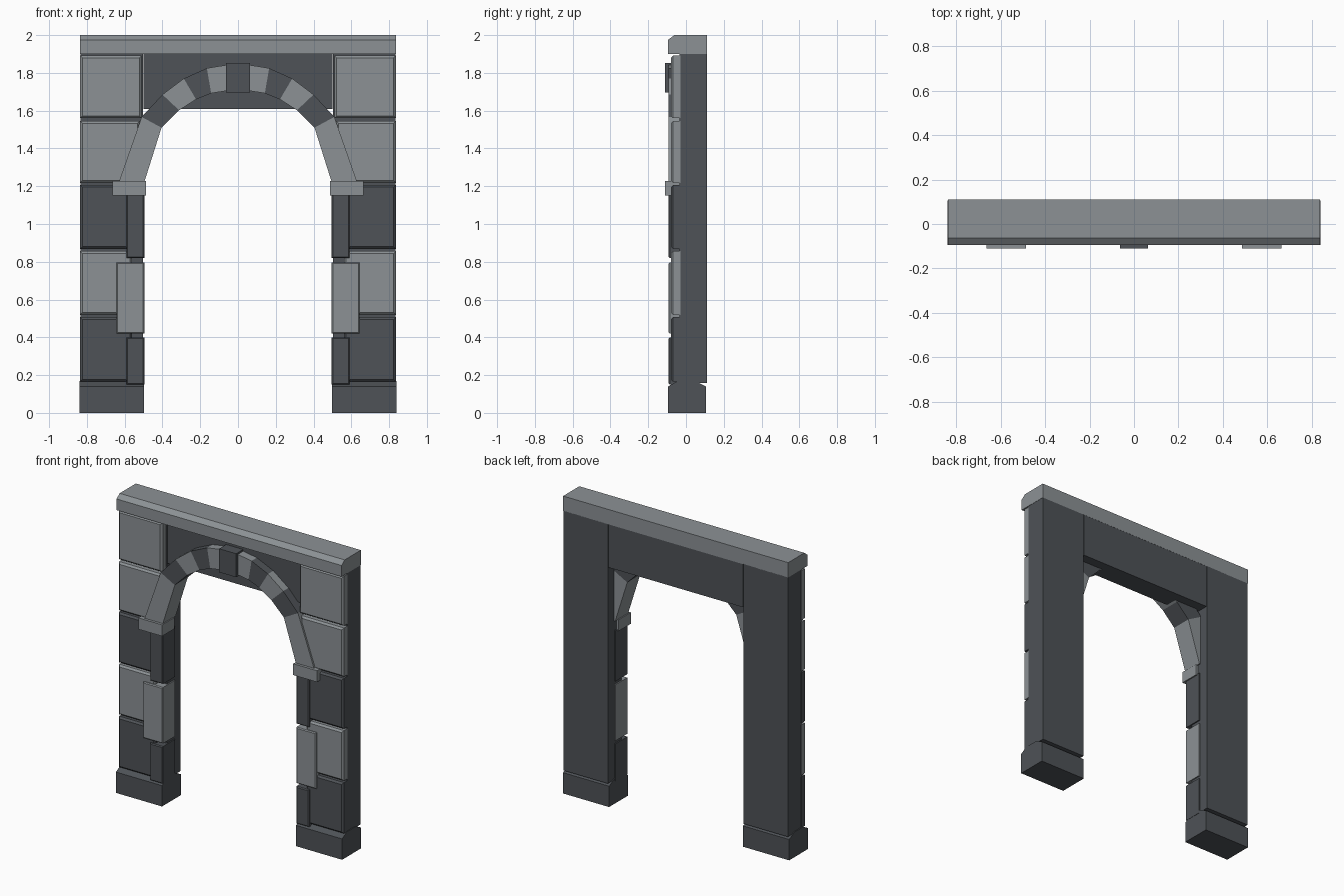
import bpy, bmesh
from mathutils import Vector

if "Cube" in bpy.data.objects:
    bpy.data.objects.remove(bpy.data.objects["Cube"])


def material(name, rgb):
    m = bpy.data.materials.new(name)
    m.diffuse_color = (*rgb, 1)
    m.use_nodes = True
    m.node_tree.nodes["Principled BSDF"].inputs["Base Color"].default_value = m.diffuse_color
    return m


LIGHT = material("light_grey_stone", (0.262, 0.285, 0.300))
DARK = material("dark_grey_stone", (0.077, 0.085, 0.095))


def prism(name, pts, lo, hi, axis, mat, bevel=0.0):
    """Extrude a 2D outline: axis 'y' takes (x, z) points, axis 'x' takes (y, z)."""
    def place(p, d):
        return Vector((p[0], d, p[1])) if axis == "y" else Vector((d, p[0], p[1]))
    bm = bmesh.new()
    a = [bm.verts.new(place(p, lo)) for p in pts]
    b = [bm.verts.new(place(p, hi)) for p in pts]
    front = bm.faces.new(a)
    bm.faces.new(b[::-1])
    n = len(pts)
    for i in range(n):
        j = (i + 1) % n
        bm.faces.new((a[i], b[i], b[j], a[j]))
    bmesh.ops.recalc_face_normals(bm, faces=bm.faces)
    if bevel:
        bmesh.ops.bevel(bm, geom=list(front.edges), offset=bevel, segments=1,
                        profile=0.5, affect="EDGES")
    me = bpy.data.meshes.new(name)
    bm.to_mesh(me)
    bm.free()
    me.materials.append(mat)
    ob = bpy.data.objects.new(name, me)
    bpy.context.collection.objects.link(ob)
    return ob


def block(name, x0, x1, y0, y1, z0, z1, mat, bevel=0.0):
    return prism(name, [(x0, z0), (x1, z0), (x1, z1), (x0, z1)], y0, y1, "y", mat, bevel)


# Cornice with chamfered front top edge
prism("cornice", [(-0.095, 1.9), (-0.095, 1.975), (-0.062, 2.0), (0.11, 2.0), (0.11, 1.9)],
      -0.836, 0.836, "x", LIGHT)

# Lintel behind the arch
block("lintel", -0.5, 0.5, -0.035, 0.109, 1.61, 1.902, DARK)

# Keystone
block("keystone", -0.063, 0.063, -0.11, 0.045, 1.695, 1.853, DARK)

# Facing stones: z range, inner x, colour
COURSES = [(0.165, 0.507, 0.56, DARK), (0.519, 0.856, 0.56, LIGHT), (0.868, 1.207, 0.56, DARK),
           (1.218, 1.545, 0.52, LIGHT), (1.56, 1.892, 0.51, LIGHT)]
# Jamb stones: z range, outer x, colour
JAMBS = [(0.15, 0.4, 0.59, DARK), (0.42, 0.797, 0.643, LIGHT), (0.82, 1.16, 0.59, DARK)]
# Arch joints from crown to spring: (outer point, inner point)
JOINTS = [((0.06, 1.842), (0.06, 1.705)), ((0.165, 1.825), (0.142, 1.692)),
          ((0.287, 1.77), (0.222, 1.66)), ((0.4, 1.685), (0.312, 1.602)),
          ((0.51, 1.567), (0.405, 1.51)), ((0.63, 1.225), (0.495, 1.225))]

for s, side in ((-1, "left"), (1, "right")):
    # Plinth with sloped top, and the pillar core
    prism("plinth_" + side, [(-0.095, 0), (-0.095, 0.14), (-0.045, 0.168), (0.05, 0.168),
                             (0.105, 0.14), (0.105, 0)], s * 0.498, s * 0.84, "x", DARK)
    block("pillar_" + side, s * 0.504, s * 0.834, -0.035, 0.11, 0.158, 1.902, DARK)

    for i, (z0, z1, xi, mat) in enumerate(COURSES):
        block(f"facing_stone_{side}_{i}", s * xi, s * 0.836, -0.08, -0.03, z0, z1, mat, 0.012)

    for i, (z0, z1, xo, mat) in enumerate(JAMBS):
        block(f"jamb_stone_{side}_{i}", s * 0.496, s * xo, -0.092, 0.04, z0, z1, mat, 0.006)

    # Capital under the arch
    block("capital_" + side, s * 0.487, s * 0.664, -0.11, 0.02, 1.152, 1.228, LIGHT)

    # Alternating arch stones, ending in the long springer
    for i in range(len(JOINTS) - 1):
        (o0, i0), (o1, i1) = JOINTS[i], JOINTS[i + 1]
        pts = [(s * x, z) for x, z in (o0, o1, i1, i0)]
        prism(f"arch_stone_{side}_{i}", pts, -0.092, 0.045, "y", DARK if i % 2 else LIGHT)
